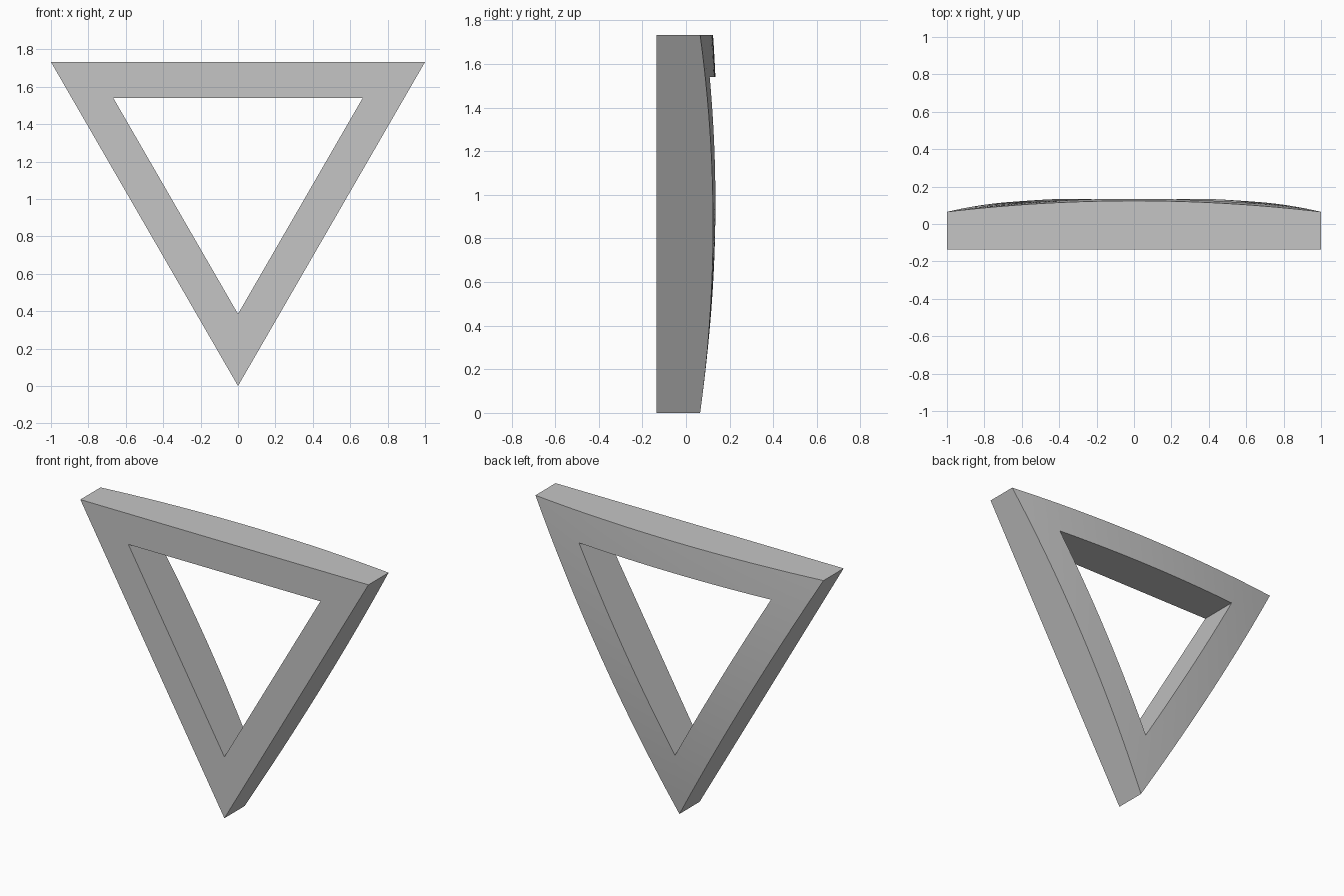
import bpy, bmesh, math
from mathutils import Vector

cube = bpy.data.objects.get("Cube")
if cube:
    bpy.data.objects.remove(cube, do_unlink=True)

RADIUS = 2 / math.sqrt(3)      # centre to corner
CENTRE_Z = RADIUS              # lower corner rests on z = 0
INNER = 2 / 3                  # opening size relative to the outline
FRONT_Y, APEX_Y, DOME_R = -0.135, 0.1437, 8.5
SEGS, STEPS = 24, 4            # cuts along and across each bar

grey = bpy.data.materials.new("plain grey")
grey.use_nodes = True
colour = (0.56, 0.56, 0.56, 1)
grey.diffuse_color = colour
grey.node_tree.nodes["Principled BSDF"].inputs["Base Color"].default_value = colour


def outline():
    """Points around the triangle, relative to its centre (x, z)."""
    corners = [Vector((RADIUS * math.cos(a), RADIUS * math.sin(a)))
               for a in (math.radians(d) for d in (-90, 30, 150))]
    return [corners[i].lerp(corners[(i + 1) % 3], k / SEGS)
            for i in range(3) for k in range(SEGS)]


def dome(p):
    """Depth of the spherical back surface at a point."""
    return APEX_Y - DOME_R + math.sqrt(DOME_R ** 2 - p.length_squared)


bm = bmesh.new()
points = outline()
scales = [1 + (INNER - 1) * j / STEPS for j in range(STEPS + 1)]

# Closed cross-section: flat front from outside in, domed back from inside out
rings = [[bm.verts.new((p.x * s, FRONT_Y, CENTRE_Z + p.y * s)) for p in points]
         for s in (1, INNER)]
rings += [[bm.verts.new((p.x * s, dome(p * s), CENTRE_Z + p.y * s)) for p in points]
          for s in reversed(scales)]

# Skin neighbouring rings all the way round the frame
n = len(points)
for a, b in zip(rings, rings[1:] + rings[:1]):
    for i in range(n):
        k = (i + 1) % n
        bm.faces.new((a[i], a[k], b[k], b[i]))
bmesh.ops.recalc_face_normals(bm, faces=bm.faces)

mesh = bpy.data.meshes.new("triangular_frame")
bm.to_mesh(mesh)
bm.free()
mesh.materials.append(grey)
frame = bpy.data.objects.new("triangular_frame", mesh)
bpy.context.collection.objects.link(frame)

# Smooth dome, sharp rims
bpy.ops.object.select_all(action='DESELECT')
frame.select_set(True)
bpy.context.view_layer.objects.active = frame
bpy.ops.object.shade_smooth_by_angle(angle=math.radians(30))
